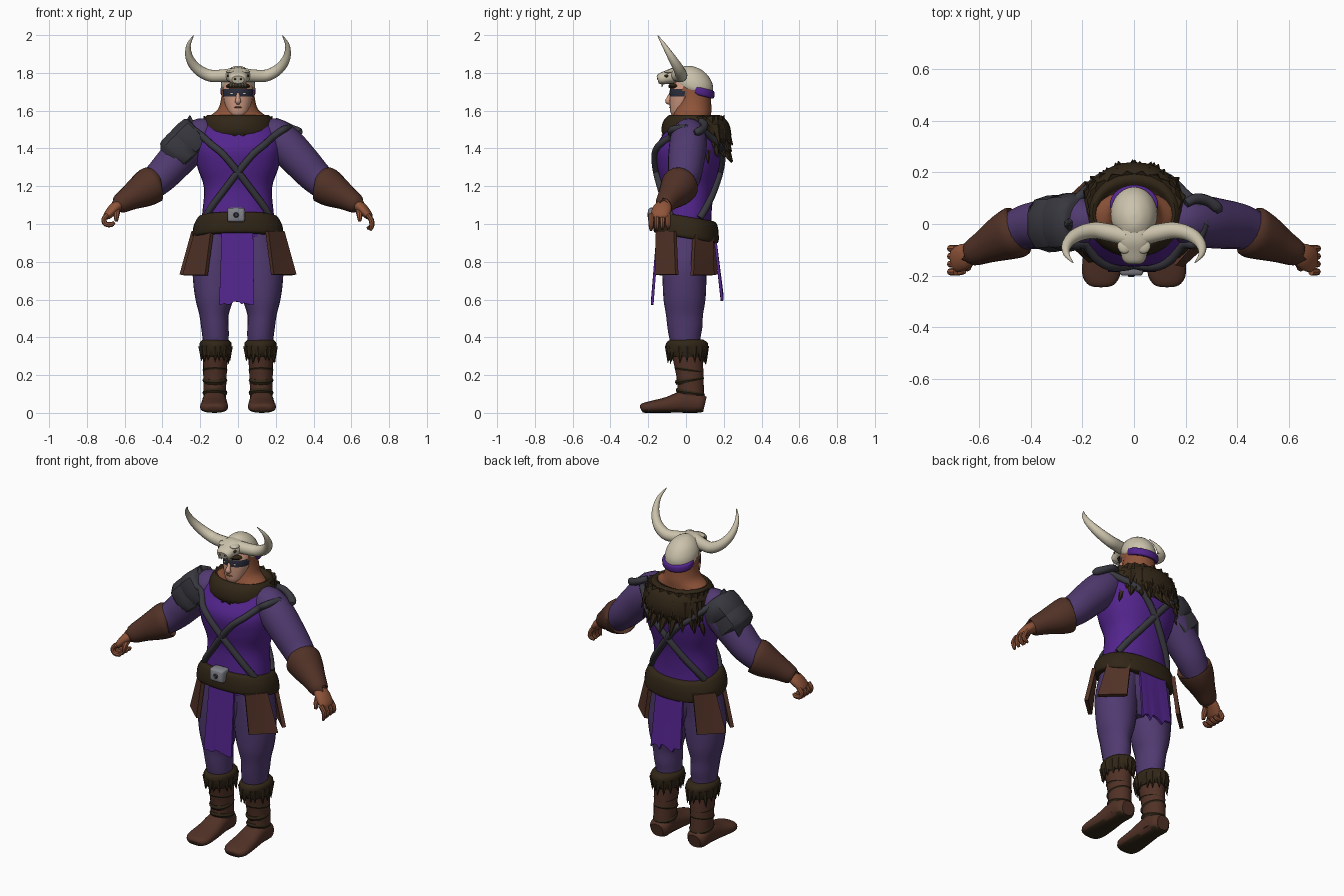
import bpy, bmesh, math, random
from mathutils import Vector, Matrix
from mathutils.bvhtree import BVHTree

random.seed(4)
cube = bpy.data.objects.get("Cube")
if cube:
    bpy.data.objects.remove(cube)


def colour(name, r, g, b):
    m = bpy.data.materials.new(name)
    lin = [(c / 255) ** 2.2 for c in (r, g, b)] + [1]
    m.diffuse_color = lin
    m.use_nodes = True
    m.node_tree.nodes["Principled BSDF"].inputs["Base Color"].default_value = lin
    return m


PURPLE = colour("vivid purple cloth", 84, 41, 140)
SLEEVE = colour("dull purple cloth", 82, 61, 112)
LEATHER = colour("brown leather", 82, 53, 43)
FUR = colour("dark fur", 52, 42, 29)
CHARCOAL = colour("charcoal leather", 58, 58, 65)
BONE = colour("bone", 202, 193, 170)
SKIN = colour("tanned skin", 142, 85, 60)
FACE = colour("face skin", 205, 152, 128)
MASK = colour("eye paint", 46, 48, 62)
SILVER = colour("silver", 128, 128, 136)


def finish(name, bm, mats, rule=None, tilt=0):
    """Turn a bmesh into a smooth shaded object, coloured by a rule."""
    bmesh.ops.recalc_face_normals(bm, faces=bm.faces)
    for v in bm.verts:
        v.co.z = max(0, v.co.z - tilt * v.co.y)
    if rule:
        for f in bm.faces:
            f.material_index = rule(f.calc_center_median())
    me = bpy.data.meshes.new(name)
    bm.to_mesh(me)
    bm.free()
    for m in mats:
        me.materials.append(m)
    me.shade_smooth()
    me.set_sharp_from_angle(angle=math.radians(40))
    ob = bpy.data.objects.new(name, me)
    bpy.context.collection.objects.link(ob)
    return ob


def spline(a, b, c, d, t):
    return [q + t / 2 * (r - p + t * (2 * p - 5 * q + 4 * r - s + t * (3 * (q - r) + s - p)))
            for p, q, r, s in zip(a, b, c, d)]


def loft(name, pts, *mats, n=20, e=2, flat=False, u0=(0, 1, 0), steps=4, rule=None, tilt=0):
    """Skin rings (x, y, z, radius, radius) along a smooth path."""
    pts = [list(p) + [p[-1]] * (5 - len(p)) for p in pts]
    ext = [pts[0]] + pts + [pts[-1]]
    path = [spline(*ext[i:i + 4], k / steps) for i in range(len(pts) - 1) for k in range(steps)]
    path.append(pts[-1])
    bm, rings, u = bmesh.new(), [], Vector(u0)
    for i, p in enumerate(path):
        if flat:
            u, v = Vector((1, 0, 0)), Vector((0, 1, 0))
        else:
            t = Vector(path[min(i + 1, len(path) - 1)][:3]) - Vector(path[max(i - 1, 0)][:3])
            t.normalize()
            u = (u - t * u.dot(t)).normalized()
            v = t.cross(u)
        ring = []
        for k in range(n):
            a = 2 * math.pi * k / n
            c, s = (math.copysign(abs(w) ** (2 / e), w) for w in (math.cos(a), math.sin(a)))
            ring.append(bm.verts.new(Vector(p[:3]) + u * c * max(p[3], .001) + v * s * max(p[4], .001)))
        rings.append(ring)
    for r, q in zip(rings, rings[1:]):
        for k in range(n):
            bm.faces.new((r[k], r[(k + 1) % n], q[(k + 1) % n], q[k]))
    bm.faces.new(rings[0])
    bm.faces.new(rings[-1])
    return finish(name, bm, mats, rule, tilt)


def flip(pts, s):
    return [(p[0] * s, *p[1:]) for p in pts]


def blob(name, loc, size, mat):
    bm = bmesh.new()
    bmesh.ops.create_uvsphere(bm, u_segments=14, v_segments=8, radius=1,
                              matrix=Matrix.Translation(loc) @ Matrix.Diagonal((*size, 1)))
    return finish(name, bm, [mat])


def tufts(name, spikes):
    """Many pointed locks of fur: (base, direction, length, radius)."""
    bm = bmesh.new()
    for base, d, length, r in spikes:
        d = Vector(d).normalized()
        m = Matrix.Translation(Vector(base) + d * length / 2) @ d.to_track_quat('Z', 'Y').to_matrix().to_4x4()
        bmesh.ops.create_cone(bm, cap_ends=True, segments=6, radius1=r, radius2=.001, depth=length, matrix=m)
    return finish(name, bm, [FUR])


def panel(name, tl, tr, bl, br, mat, jag=0, thick=.014, cols=14):
    """Hanging sheet with an optional ragged hem."""
    bm, rows = bmesh.new(), []
    for k in range(cols + 1):
        top = Vector(tl).lerp(Vector(tr), k / cols)
        low = Vector(bl).lerp(Vector(br), k / cols) + Vector((0, 0, random.uniform(0, jag)))
        rows.append([bm.verts.new(top.lerp(low, j / 4)) for j in range(5)])
    for a, b in zip(rows, rows[1:]):
        for j in range(4):
            bm.faces.new((a[j], b[j], b[j + 1], a[j + 1]))
    bm.normal_update()
    bmesh.ops.solidify(bm, geom=bm.faces[:], thickness=thick)
    return finish(name, bm, [mat])


# Torso, neck and hips
torso = loft("torso", [(0, 0, .93, .2, .14), (0, 0, 1.05, .19, .135), (0, .01, 1.19, .18, .14),
                       (0, .012, 1.3, .215, .165), (0, .015, 1.4, .232, .178), (0, .025, 1.48, .222, .142),
                       (0, .03, 1.55, .17, .1), (0, .03, 1.58, .11, .08)], PURPLE, n=32, e=2.3, flat=True)
loft("neck", [(0, .03, 1.5, .17, .1), (0, .03, 1.56, .16, .1), (0, .035, 1.605, .108, .1),
              (0, .04, 1.66, .09, .092), (0, .04, 1.72, .085, .092)], SKIN, flat=True)
loft("hips", [(0, -.01, .7, .06, .07), (0, -.005, .8, .18, .115), (0, 0, .96, .21, .138)], SLEEVE, flat=True)

# Belt, buckle and hanging cloths
loft("belt", [(0, 0, .925, .22, .155), (0, 0, .935, .24, .172), (0, 0, .99, .235, .172),
              (0, 0, 1.03, .215, .162), (0, 0, 1.04, .2, .145)], FUR, n=32, e=2.3, flat=True, tilt=.17)
loft("buckle", [(-.01, -.14, 1.048, .046, .038), (-.01, -.188, 1.048, .046, .038),
                (-.01, -.2, 1.048, .036, .028)], SILVER, e=8, u0=(1, 0, 0), steps=2)
loft("buckle_ring", [(-.01, -.198, 1.048, .016), (-.01, -.205, 1.048, .01)], CHARCOAL, u0=(1, 0, 0), steps=1)
panel("front_cloth", (-.085, -.14, .98), (.08, -.14, .98), (-.1, -.172, .57), (.085, -.172, .57), PURPLE, .022)
panel("back_cloth", (-.09, .16, .93), (.09, .16, .93), (-.1, .198, .59), (.1, .198, .59), PURPLE, .045)

for s, side in ((1, "left"), (-1, "right")):
    # Leather hip flaps, set diagonally at the four corners
    for f, end in ((-1, "front"), (1, "back")):
        panel(f"{side}_{end}_hip_flap", (s * .145, f * .145, .96), (s * .23, f * .05, .96),
              (s * .175, f * .15, .73), (s * .295, f * .04, .73), LEATHER, thick=.022, cols=4)

    # Trouser legs
    loft(f"{side}_leg", flip([(.105, 0, .95, .1, .125), (.12, -.008, .8, .118, .118), (.122, -.008, .7, .116, .116),
                              (.125, -.008, .6, .1, .111), (.127, -.008, .52, .078, .098),
                              (.122, -.006, .45, .073, .092), (.118, -.005, .38, .068, .08),
                              (.12, .01, .3, .06, .07)], s), SLEEVE, flat=True)

    # Boots with wrapped shafts and fur cuffs
    loft(f"{side}_boot_shaft", flip([(.123, .025, .03, .06, .072), (.123, .025, .12, .06, .07),
                                     (.122, .02, .2, .062, .072), (.12, .005, .33, .068, .085)], s), LEATHER, flat=True)
    loft(f"{side}_boot_foot", flip([(.125, .1, .045, .04, .04), (.125, .075, .05, .06, .05),
                                    (.125, 0, .06, .062, .06), (.125, -.1, .042, .07, .042),
                                    (.127, -.19, .031, .074, .031), (.127, -.23, .025, .055, .024),
                                    (.127, -.24, .022, .03, .012)], s), LEATHER, FUR,
         e=2.5, u0=(1, 0, 0), rule=lambda c: int(c.z < .014))
    for k, z in enumerate((.11, .17, .23)):
        loft(f"{side}_boot_wrap_{k + 1}", flip([(.122, .023 - k * .004, z - .014, .058, .068),
                                                (.122, .023 - k * .004, z, .066, .077),
                                                (.122, .021 - k * .004, z + .014, .058, .07)], s),
             FUR, flat=True, steps=2, tilt=.15 * (-1) ** k)
    loft(f"{side}_boot_cuff", flip([(.12, .005, .295, .072, .09), (.119, .005, .33, .083, .11),
                                    (.119, .005, .37, .084, .11), (.119, .005, .388, .066, .085)], s), FUR, flat=True)
    spikes = []
    for k in range(15):
        a = (k + random.uniform(-.2, .2)) * math.tau / 15
        c, d = math.cos(a), math.sin(a)
        spikes.append(((s * .119 + .067 * c, .005 + .092 * d, .35), (c * .12, d * .12, -1),
                       random.uniform(.07, .1), .025))
    tufts(f"{side}_boot_fur", spikes)

    # Arms and bracers
    loft(f"{side}_sleeve", flip([(.14, .02, 1.5, .06), (.19, .015, 1.475, .09), (.26, .01, 1.41, .1),
                                 (.34, 0, 1.325, .096), (.41, -.01, 1.25, .088), (.49, -.04, 1.18, .075)], s), SLEEVE)
    loft(f"{side}_bracer", flip([(.445, -.025, 1.212, .08), (.455, -.03, 1.208, .1), (.5, -.05, 1.18, .093),
                                 (.57, -.085, 1.14, .068), (.63, -.115, 1.103, .049), (.635, -.117, 1.1, .03)], s), LEATHER)

    # Hands: one open, one curled into a ring
    loft(f"{side}_palm", flip([(.615, -.11, 1.11, .035, .032), (.655, -.125, 1.083, .05, .03),
                               (.69, -.14, 1.045, .048, .022), (.7, -.143, 1.03, .03, .012)], s), SKIN)
    for k in range(4):
        y = -.185 + k * .03
        if s > 0:
            finger = [(.685, y, 1.05, .014), (.706, y, 1.02, .014), (.708, y, .99, .013),
                      (.7 - k * .006, y, .965 + k * .004, .007)]
        else:
            finger = [(.69, y, 1.05, .014), (.71, y, 1.025, .014), (.7, y, 1.0, .014), (.67, y, .997, .013),
                      (.655, y, 1.01, .008)]
        loft(f"{side}_finger_{k + 1}", flip(finger, s), SKIN, n=8, steps=3)
    loft(f"{side}_thumb", flip([(.64, -.14, 1.08, .018), (.643, -.165, 1.05, .016), (.645, -.175, 1.015, .009)], s),
         SKIN, n=8)

    # Horns
    loft(f"{side}_horn", flip([(.03, -.05, 1.79, .036), (.09, -.035, 1.784, .034), (.155, -.025, 1.787, .032),
                               (.217, -.04, 1.822, .028), (.257, -.075, 1.88, .021), (.262, -.115, 1.945, .012),
                               (.235, -.15, 1.998, .002)], s), BONE, n=14)

# Straps crossing on the chest and on the back, draped over the torso
tree = BVHTree.FromPolygons([v.co for v in torso.data.vertices], [p.vertices for p in torso.data.polygons])
for f, end in ((-1, "front"), (1, "back")):
    for s, side in ((1, "left"), (-1, "right")):
        pts = []
        for x, z in ((-.175, 1.03), (-.14, 1.09), (-.08, 1.17), (0, 1.275), (.08, 1.37), (.14, 1.42), (.19, 1.465)):
            hit = tree.ray_cast(Vector((s * x, f, z)), Vector((0, -f, 0)))[0]
            pts.append((s * x, (hit.y if hit else 0) + f * .008, z, .019))
        pts += [(s * .24, f * .075, 1.5, .019), (s * .275, 0, 1.51, .018)]
        loft(f"{side}_{end}_strap", pts, CHARCOAL, n=10)
loft("left_shoulder_strap", [(.2, .08, 1.545, .018), (.24, .098, 1.528, .02), (.285, .09, 1.505, .021),
                             (.32, .065, 1.49, .022), (.33, .045, 1.485, .012)], CHARCOAL, n=10)

# Right shoulder guard of overlapping plates
loft("shoulder_guard_upper", [(-.205, .01, 1.5, .08, .08), (-.22, .01, 1.485, .11, .1),
                              (-.275, .005, 1.43, .112, .106), (-.283, .005, 1.42, .1, .095)], CHARCOAL, n=10, e=2.6, steps=2)
loft("shoulder_guard_lower", [(-.25, .005, 1.445, .095), (-.27, .005, 1.43, .106), (-.333, 0, 1.37, .11, .105),
                              (-.34, 0, 1.362, .092)], CHARCOAL, n=10, e=2.6, steps=2)
loft("shoulder_guard_point", [(-.245, 0, 1.48, .06, .05), (-.255, 0, 1.53, .035, .03), (-.255, 0, 1.575, .003)], CHARCOAL, n=6)

# Fur collar, longer and fuller at the back
loft("collar", [(0, .04, 1.56, .14, .1), (0, .045, 1.578, .16, .13), (0, .05, 1.54, .188, .172),
                (0, .058, 1.475, .2, .182), (0, .085, 1.42, .19, .14), (0, .1, 1.38, .15, .09)], FUR, n=28, flat=True)
spikes = []
for row in range(4):
    for k in range(22):
        a = (k + row / 2 + random.uniform(-.25, .25)) * math.tau / 22
        c, d = math.cos(a), math.sin(a)
        back = max(d, 0)
        if row == 3 and d < .2 or row in (0, 1) and d < 0:
            continue
        grow = min(row, 1) * .02
        base = ((.15 + grow + .03 * back) * c, .045 + (.13 + grow) * d, 1.56 - row * .045)
        spikes.append((base, (c * .3 * (1 + back), d * (.15 + .4 * back), -1),
                       random.uniform(.08, .12) if d > 0 else random.uniform(.04, .085), .034 if d > 0 else .027))
tufts("collar_fur", spikes)

# Head: bare face, painted band across the eyes
loft("head", [(0, -.05, 1.57, .028, .022), (0, -.037, 1.59, .05, .045), (0, -.022, 1.625, .066, .064),
              (0, -.01, 1.675, .078, .077), (0, 0, 1.715, .08, .084), (0, .02, 1.78, .07, .075)],
     FACE, MASK, SKIN, n=28, flat=True, rule=lambda c: 2 if c.y > -.012 else int(1.675 < c.z < 1.72))
loft("nose", [(0, -.08, 1.69, .009), (0, -.091, 1.665, .012), (0, -.094, 1.65, .016), (0, -.08, 1.64, .01)], FACE, n=10)
blob("mouth", (0, -.084, 1.618), (.024, .005, .004), SKIN)

# Bone helmet with an animal skull on the brow
loft("helmet", [(0, .045, 1.71, .082, .09), (0, .04, 1.73, .09, .102), (0, .035, 1.768, .087, .106),
                (0, .035, 1.808, .067, .082), (0, .035, 1.834, .035, .044), (0, .035, 1.842, .004)],
     BONE, n=28, flat=True, tilt=.2)
loft("headband", [(0, .075, 1.698, .084, .066), (0, .075, 1.708, .092, .074), (0, .075, 1.735, .093, .076),
                  (0, .075, 1.742, .084, .066)], PURPLE, n=28, flat=True, tilt=.25)
loft("skull", [(0, -.02, 1.785, .06, .04), (0, -.06, 1.785, .068, .043), (0, -.1, 1.777, .054, .036),
               (0, -.135, 1.768, .046, .03), (0, -.15, 1.764, .032, .02)], BONE, u0=(1, 0, 0), e=2.4)
blob("brow_fringe", (0, -.06, 1.73), (.066, .034, .018), FUR)
for s, side in ((1, "left"), (-1, "right")):
    blob(f"{side}_eye", (s * .032, -.079, 1.69), (.012, .004, .005), BONE)
    blob(f"{side}_socket", (s * .05, -.102, 1.784), (.009, .012, .008), FUR)
    blob(f"{side}_brow", (s * .036, -.085, 1.806), (.028, .03, .011), BONE)
    blob(f"{side}_nostril", (s * .016, -.149, 1.768), (.006, .004, .007), FUR)
    for k in range(3):
        x = s * (.01 + k * .014)
        loft(f"{side}_tooth_{k + 1}", [(x, -.125, 1.745, .007), (x, -.127, 1.726, .002)], BONE, n=6, steps=1)
